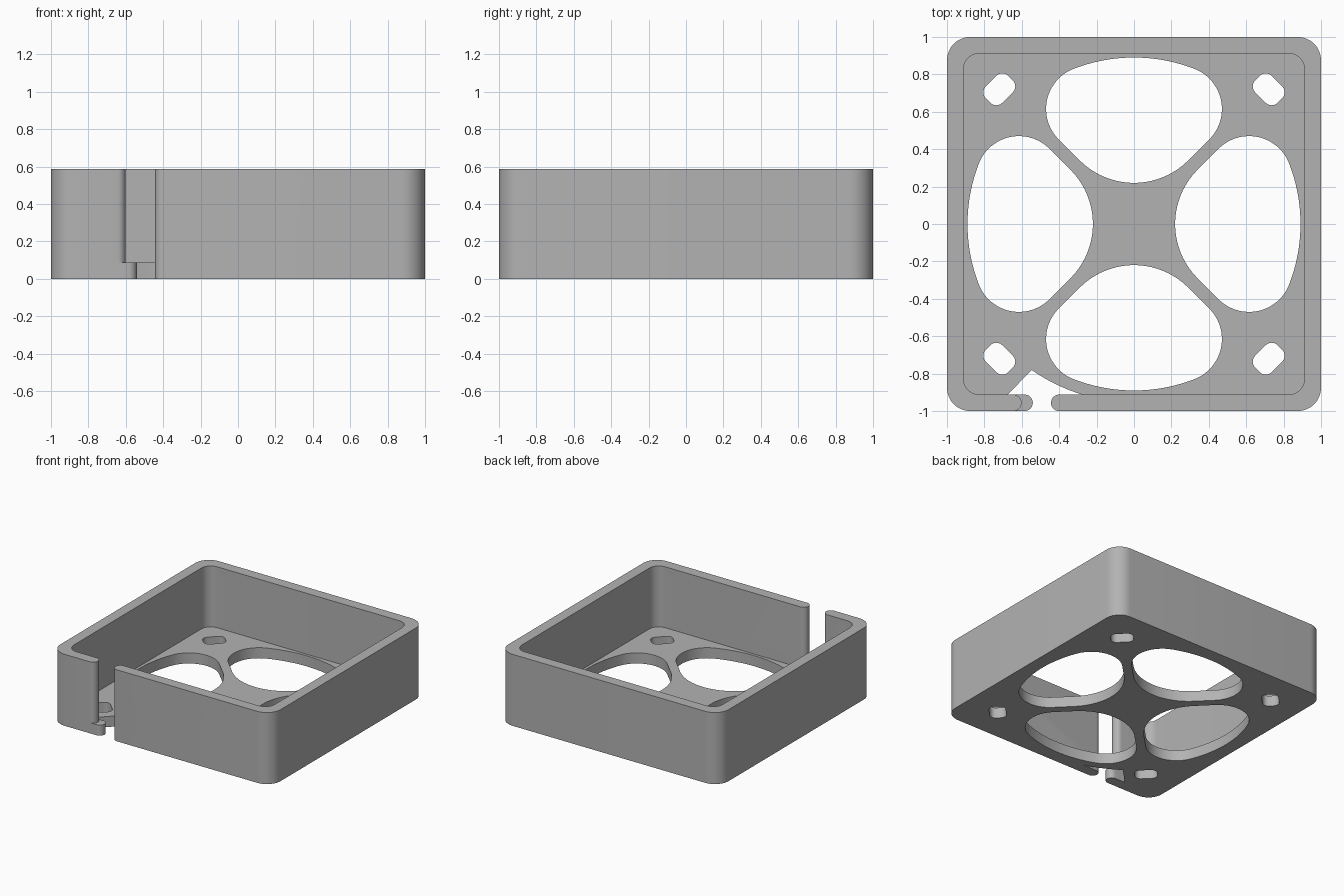
import bpy, bmesh
from math import sin, cos, radians, pi, hypot, atan2

if "Cube" in bpy.data.objects:
    bpy.data.objects.remove(bpy.data.objects["Cube"])

HEIGHT, FLOOR, INNER = 0.587, 0.087, 0.912
CAP = (1 - INNER) / 2          # radius of the rounded wall ends
CAP_Y = -1 + CAP


def arc(cx, cy, r, start, end, n=16):
    """Points on an arc, angles in degrees."""
    angles = [radians(start + (end - start) * i / n) for i in range(n + 1)]
    return [(cx + r * cos(a), cy + r * sin(a)) for a in angles]


def rounded_rect(hx, hy, r, n=12):
    pts = []
    for k, (sx, sy) in enumerate([(1, 1), (-1, 1), (-1, -1), (1, -1)]):
        pts += arc(sx * (hx - r), sy * (hy - r), r, 90 * k, 90 * k + 90, n)
    return pts


def place(pts, angle, dx=0, dy=0):
    """Rotate a profile about the origin, then shift it."""
    c, s = cos(angle), sin(angle)
    return [(x * c - y * s + dx, x * s + y * c + dy) for x, y in pts]


def prism(name, pts, z0, z1):
    bm = bmesh.new()
    face = bm.faces.new([bm.verts.new((x, y, z0)) for x, y in pts])
    top = bmesh.ops.extrude_face_region(bm, geom=[face])["geom"]
    bmesh.ops.translate(bm, vec=(0, 0, z1 - z0),
                        verts=[v for v in top if isinstance(v, bmesh.types.BMVert)])
    bmesh.ops.remove_doubles(bm, verts=bm.verts, dist=1e-5)
    bmesh.ops.recalc_face_normals(bm, faces=bm.faces)
    mesh = bpy.data.meshes.new(name)
    bm.to_mesh(mesh)
    bm.free()
    obj = bpy.data.objects.new(name, mesh)
    bpy.context.collection.objects.link(obj)
    return obj


# Outer block and the cavity that leaves walls and floor
tray = prism("fan_housing", rounded_rect(1, 1, 0.125), 0, HEIGHT)
cutters = [prism("cavity_cutter", rounded_rect(INNER, INNER, 0.085), FLOOR, 1)]

# Four large vents: outer arc, rounded shoulders, straight sides, inner arc
RIM, SHOULDER, HUB = 0.89, 0.23, 0.41
sx, sy = 0.24, 0.615
lean = atan2(sy, sx) * 180 / pi
half = arc(0, 0.22 + HUB, HUB, -90, -45) + arc(sx, sy, SHOULDER, -45, lean, 24)
half += arc(0, 0, RIM, lean, 90)[1:]
vent = half + [(-x, y) for x, y in half[-2:0:-1]]
# Four screw slots lying across the diagonals
slot = rounded_rect(0.085, 0.062, 0.045, 8)
for k in range(4):
    turn = k * pi / 2
    cutters.append(prism("vent_cutter", place(vent, turn), -0.1, 0.3))
    dx, dy = place([(0.72, 0.72)], turn)[0]
    cutters.append(prism("slot_cutter", place(slot, turn - pi / 4, dx, dy), -0.1, 0.3))

# Cable gap through the front wall, with rounded wall ends
right_end = arc(-0.40, CAP_Y, CAP, 90, 270)
wall_gap = [(-0.645, -1.1)] + arc(-0.645, CAP_Y, CAP, -90, 90)
wall_gap += [(-0.645, -0.85), (-0.40, -0.85)] + right_end + [(-0.40, -1.1)]
cutters.append(prism("wall_gap_cutter", wall_gap, FLOOR, 1))

# Cable notch through the floor, following a ring around the vent
RING = 0.953
start = atan2(-0.78, -0.547) * 180 / pi
end = -90 - atan2((RING ** 2 - INNER ** 2) ** 0.5, INNER) * 180 / pi
floor_gap = [(-0.585, -1.1)] + arc(-0.585, CAP_Y, CAP, -90, 90) + [(-0.675, -INNER)]
floor_gap += arc(0, 0, RING, start, end) + right_end + [(-0.40, -1.1)]
cutters.append(prism("floor_gap_cutter", floor_gap, -0.1, 0.3 * FLOOR + 0.7 * FLOOR))

# Carve everything and keep only the finished part
for cutter in cutters:
    cutter.hide_render = True
    mod = tray.modifiers.new(cutter.name, "BOOLEAN")
    mod.operation, mod.solver, mod.object = "DIFFERENCE", "EXACT", cutter
graph = bpy.context.evaluated_depsgraph_get()
finished = bpy.data.meshes.new_from_object(tray.evaluated_get(graph))
tray.modifiers.clear()
tray.data = finished
for cutter in cutters:
    bpy.data.objects.remove(cutter)

# Single grey plastic
grey = bpy.data.materials.new("grey_plastic")
grey.use_nodes = True
colour = (0.45, 0.45, 0.45, 1)
grey.diffuse_color = colour
grey.node_tree.nodes["Principled BSDF"].inputs["Base Color"].default_value = colour
tray.data.materials.clear()
tray.data.materials.append(grey)

bpy.context.view_layer.objects.active = tray
tray.select_set(True)
bpy.ops.object.shade_smooth_by_angle(angle=radians(30))
